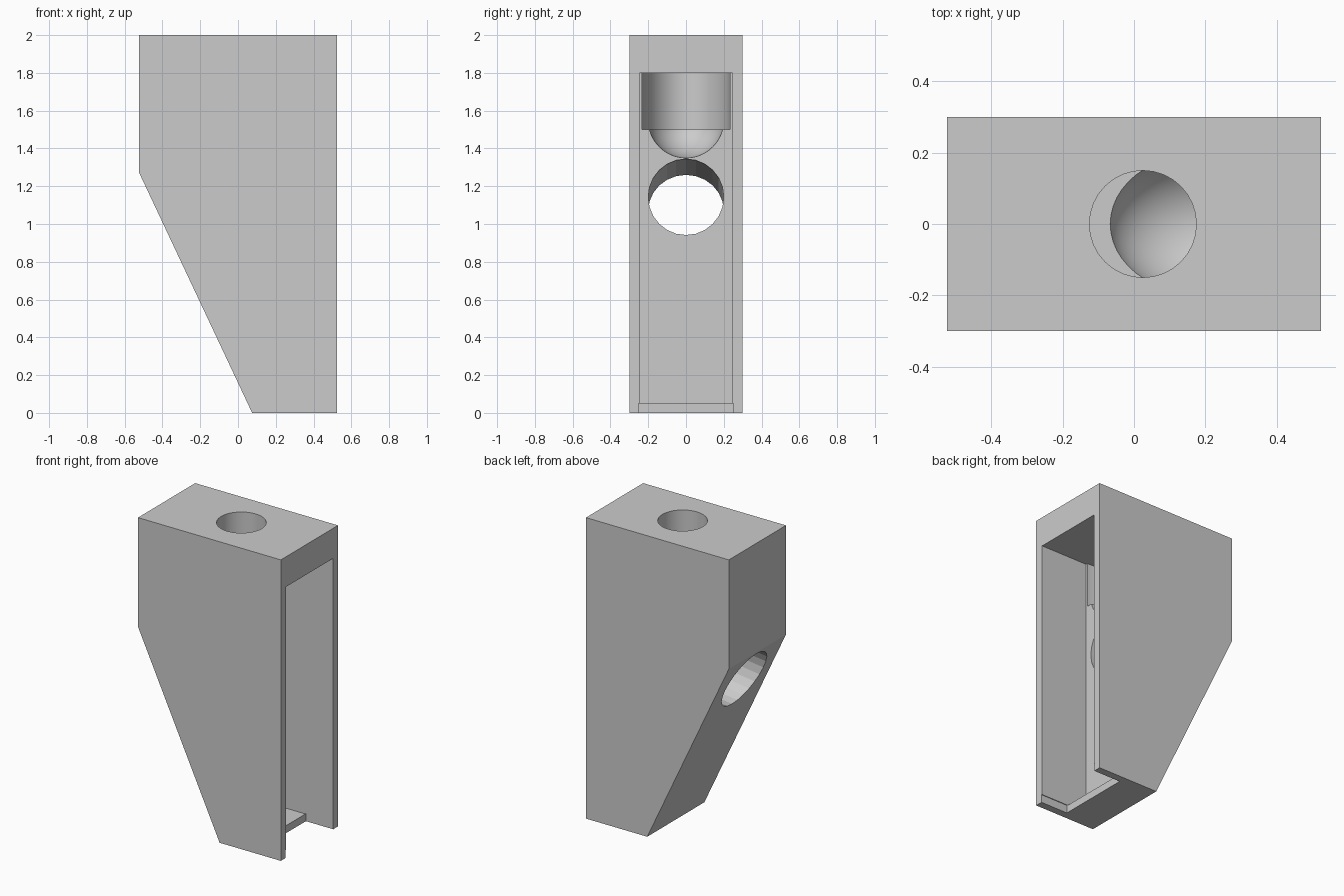
import bpy, bmesh, math
from mathutils import Matrix, Vector

if "Cube" in bpy.data.objects:
    bpy.data.objects.remove(bpy.data.objects["Cube"])

GREY = (0.6, 0.6, 0.6, 1)
mat = bpy.data.materials.new("plain_grey")
mat.use_nodes = True
mat.diffuse_color = GREY
mat.node_tree.nodes["Principled BSDF"].inputs["Base Color"].default_value = GREY


def finish(name, bm):
    bmesh.ops.recalc_face_normals(bm, faces=bm.faces)
    mesh = bpy.data.meshes.new(name)
    bm.to_mesh(mesh)
    bm.free()
    mesh.materials.append(mat)
    obj = bpy.data.objects.new(name, mesh)
    bpy.context.collection.objects.link(obj)
    return obj


def box(name, lo, hi):
    lo, hi = Vector(lo), Vector(hi)
    bm = bmesh.new()
    bmesh.ops.create_cube(bm, size=1, matrix=Matrix.Translation((lo + hi) / 2)
                          @ Matrix.Diagonal((*(hi - lo), 1)))
    return finish(name, bm)


def cylinder(name, centre, rx, ry, depth, sides, tilt=0.0):
    bm = bmesh.new()
    bmesh.ops.create_cone(bm, cap_ends=True, segments=sides, radius1=1, radius2=1, depth=depth,
                          matrix=Matrix.Translation(centre) @ Matrix.Rotation(tilt, 4, 'Y')
                          @ Matrix.Diagonal((rx, ry, 1, 1)))
    return finish(name, bm)


def ellipsoid(name, centre, radii):
    bm = bmesh.new()
    bmesh.ops.create_uvsphere(bm, u_segments=48, v_segments=32, radius=1,
                              matrix=Matrix.Translation(centre) @ Matrix.Diagonal((*radii, 1)))
    return finish(name, bm)


# Wedge-shaped body, extruded from its side outline
bm = bmesh.new()
outline = [(0.075, 0), (0.525, 0), (0.525, 2), (-0.525, 2), (-0.525, 1.275)]
face = bm.faces.new([bm.verts.new((x, -0.3, z)) for x, z in outline])
moved = bmesh.ops.extrude_face_region(bm, geom=[face])["geom"]
bmesh.ops.translate(bm, vec=(0, 0.6, 0), verts=[v for v in moved if isinstance(v, bmesh.types.BMVert)])
body = finish("hollow_body", bm)

# Cavities: open side slot, bottom notch, rounded pocket, top hole and sloping exit hole
BACK = 0.175
slope = math.atan(0.122)
cutters = [
    box("slot_cutter", (BACK, -0.245, 0.05), (0.7, 0.245, 1.8)),
    box("notch_cutter", (0.324, -0.25, -0.1), (0.7, 0.25, 0.053)),
    cylinder("pocket_cutter", (BACK, 0, 1.65), 0.31, 0.233, 0.3, 64),
    ellipsoid("bowl_cutter", (BACK, 0, 1.55), (0.25, 0.2, 0.2)),
    cylinder("top_hole_cutter", (0.025, 0, 1.9), 0.15, 0.15, 0.5, 32),
    cylinder("exit_hole_cutter", (-0.2, 0, 1.143 - 0.375 * 0.122), 0.2, 0.2, 1.1, 24,
             math.pi / 2 - slope),
]
bpy.context.view_layer.objects.active = body
for cutter in cutters:
    cutter.hide_render = True
    cut = body.modifiers.new(cutter.name, 'BOOLEAN')
    cut.operation = 'DIFFERENCE'
    cut.solver = 'EXACT'
    cut.object = cutter
    bpy.ops.object.modifier_apply(modifier=cut.name)
    bpy.data.objects.remove(cutter)

# Smooth the finely curved pocket, keep everything else flat
bpy.ops.object.select_all(action='DESELECT')
body.select_set(True)
bpy.ops.object.shade_smooth_by_angle(angle=math.radians(14))
